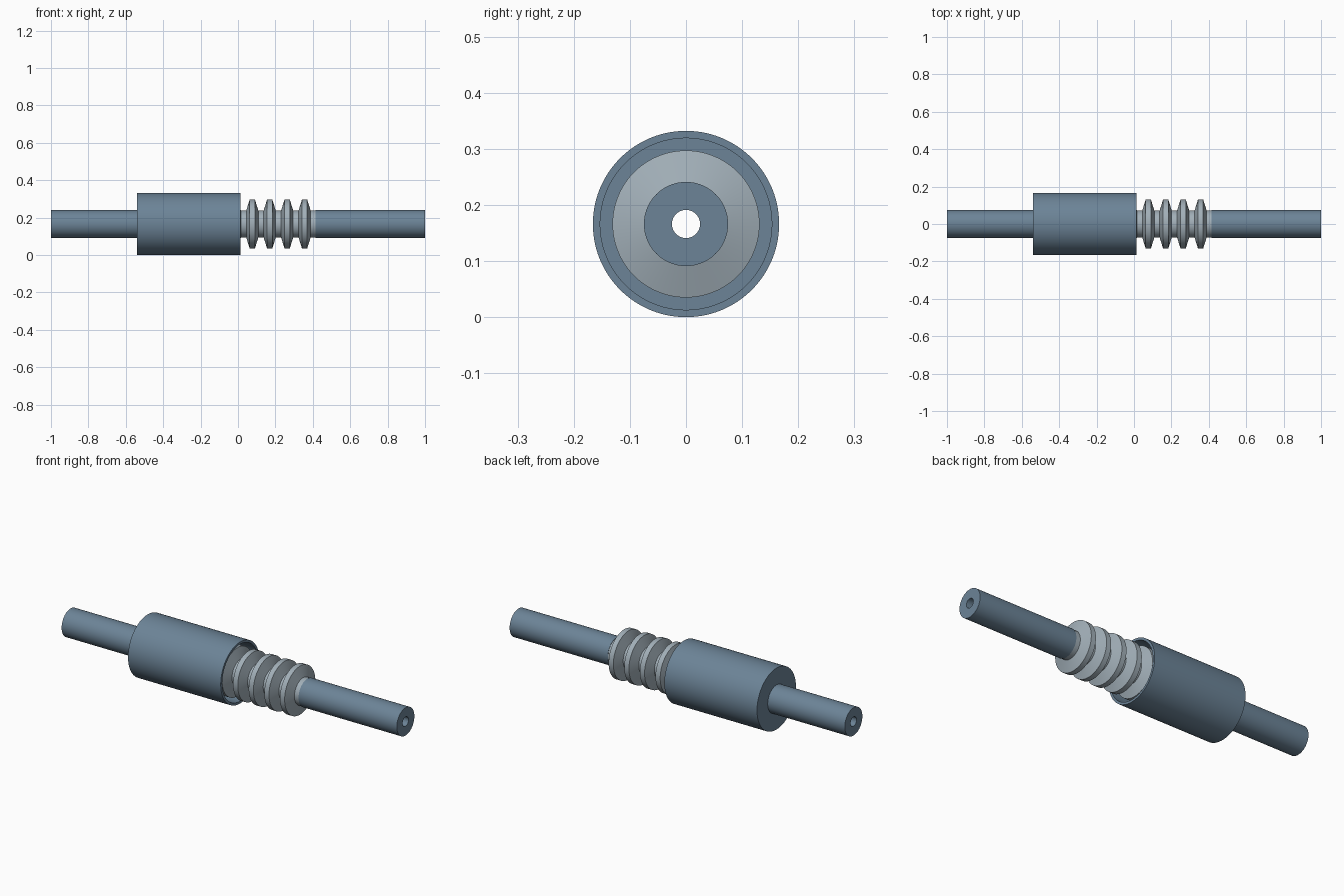
import bpy, bmesh, math

if "Cube" in bpy.data.objects:
    bpy.data.objects.remove(bpy.data.objects["Cube"])

SEG = 96
AXIS_Z = 0.166   # height of the common axis
BORE = 0.025
TUBE_R = 0.075
SLEEVE_R = 0.166
SLEEVE_X0, SLEEVE_X1 = -0.54, 0.013
BELLOWS_X1 = 0.414


def material(name, rgb):
    mat = bpy.data.materials.new(name)
    mat.diffuse_color = (*rgb, 1)
    mat.use_nodes = True
    mat.node_tree.nodes["Principled BSDF"].inputs["Base Color"].default_value = mat.diffuse_color
    return mat


STEEL_BLUE = material("blue_grey", (0.15, 0.23, 0.31))
PALE_STEEL = material("pale_grey", (0.36, 0.43, 0.48))


def lathe(name, profile, mat):
    """Revolve a closed (x, radius) profile about the x axis."""
    bm = bmesh.new()
    rings = []
    for x, r in profile:
        rings.append([bm.verts.new((x,
                                    r * math.cos(2 * math.pi * i / SEG),
                                    AXIS_Z + r * math.sin(2 * math.pi * i / SEG)))
                      for i in range(SEG)])
    for a, b in zip(rings, rings[1:] + rings[:1]):
        for i in range(SEG):
            j = (i + 1) % SEG
            bm.faces.new((a[i], a[j], b[j], b[i]))
    bmesh.ops.recalc_face_normals(bm, faces=bm.faces)
    mesh = bpy.data.meshes.new(name)
    bm.to_mesh(mesh)
    bm.free()
    mesh.materials.append(mat)
    obj = bpy.data.objects.new(name, mesh)
    bpy.context.collection.objects.link(obj)
    bpy.ops.object.select_all(action='DESELECT')
    obj.select_set(True)
    bpy.context.view_layer.objects.active = obj
    bpy.ops.object.shade_smooth_by_angle(angle=math.radians(30))
    return obj


def tube(name, x0, x1):
    return lathe(name, [(x0, BORE), (x0, TUBE_R), (x1, TUBE_R), (x1, BORE)],
                 STEEL_BLUE)


# End pipes with a narrow bore
tube("left_pipe", -1.0, SLEEVE_X0)
tube("right_pipe", BELLOWS_X1, 1.0)

# Cup-shaped sleeve, closed on the left and open on the right
WALL = 0.013
lathe("outer_sleeve", [
    (SLEEVE_X0, TUBE_R), (SLEEVE_X0, SLEEVE_R), (SLEEVE_X1, SLEEVE_R),
    (SLEEVE_X1, SLEEVE_R - WALL), (SLEEVE_X0 + WALL, SLEEVE_R - WALL),
    (SLEEVE_X0 + WALL, TUBE_R)], STEEL_BLUE)

# Bellows: evenly spaced tapered ridges, continuing inside the sleeve
RIDGES, PITCH, LAST = 10, 0.0932, 0.356
profile = [(SLEEVE_X0, BORE), (SLEEVE_X0, 0.073)]
for k in range(RIDGES):
    c = LAST - PITCH * (RIDGES - 1 - k)
    profile += [(c - 0.032, 0.073), (c - 0.014, 0.131),
                (c + 0.014, 0.131), (c + 0.032, 0.073)]
profile += [(BELLOWS_X1, 0.073), (BELLOWS_X1, BORE)]
lathe("bellows", profile, PALE_STEEL)
